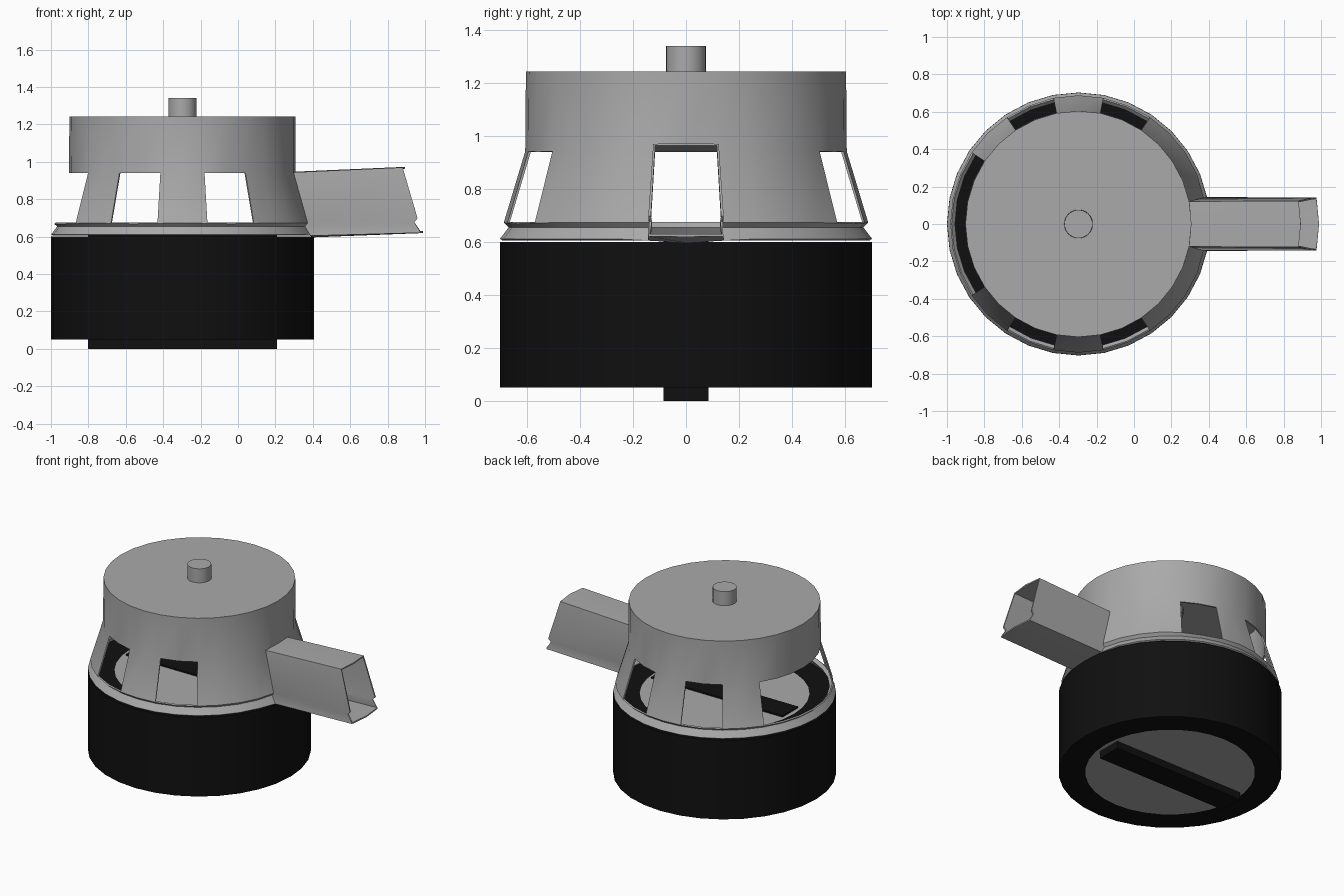
import bpy, bmesh, math

if "Cube" in bpy.data.objects:
    bpy.data.objects.remove(bpy.data.objects["Cube"])

CX = -0.297          # body axis
N = 32               # sides of the round parts


def material(name, v):
    m = bpy.data.materials.new(name)
    m.diffuse_color = (v, v, v, 1)
    m.use_nodes = True
    m.node_tree.nodes["Principled BSDF"].inputs["Base Color"].default_value = m.diffuse_color
    return m


GREY = material("mid_grey", 0.4)
BLACK = material("soft_black", 0.005)


def finish(name, bm, mat, thickness=0):
    me = bpy.data.meshes.new(name)
    bm.to_mesh(me)
    bm.free()
    ob = bpy.data.objects.new(name, me)
    bpy.context.collection.objects.link(ob)
    me.materials.append(mat)
    bpy.ops.object.select_all(action='DESELECT')
    ob.select_set(True)
    bpy.context.view_layer.objects.active = ob
    if thickness:
        mod = ob.modifiers.new("wall", 'SOLIDIFY')
        mod.thickness = thickness
        mod.offset = 1
        bpy.ops.object.modifier_apply(modifier=mod.name)
    bpy.ops.object.shade_smooth_by_angle(angle=math.radians(30))
    return ob


def lathe(bm, profile, skip=lambda r, s: False, closed=False):
    """Spin (radius, z) points round the body axis; skip leaves openings."""
    rings = [[bm.verts.new((CX + r * math.cos(2 * math.pi * s / N),
                            r * math.sin(2 * math.pi * s / N), z))
              for s in range(N)] for r, z in profile]
    count = len(rings) if closed else len(rings) - 1
    for r in range(count):
        a, b = rings[r], rings[(r + 1) % len(rings)]
        for s in range(N):
            if not skip(r, s):
                t = (s + 1) % N
                bm.faces.new((a[s], a[t], b[t], b[s]))
    return rings


def cylinder(name, radius, z0, z1, mat):
    bm = bmesh.new()
    rings = lathe(bm, [(radius, z0), (radius, z1)])
    bm.faces.new(rings[0][::-1])
    bm.faces.new(rings[1])
    return finish(name, bm, mat)


# Black base ring
bm = bmesh.new()
lathe(bm, [(0.703, 0.05), (0.703, 0.6), (0.535, 0.6), (0.535, 0.05)], closed=True)
finish("base_ring", bm, BLACK)

# Grey plug filling the ring, with a black bar running through it
cylinder("base_plug", 0.535, 0.05, 0.6, GREY)
bm = bmesh.new()
bmesh.ops.create_cube(bm, size=1)
for v in bm.verts:
    v.co = (CX + v.co.x * 1.01, v.co.y * 0.17, 0.305 + v.co.z * 0.61)
finish("grip_bar", bm, BLACK)

# Upper shell with side windows and an open spout
WINDOWS = {25, 26, 21, 22, 9, 10, 5, 6, *range(13, 19)}
SPOUT = {31, 0}


def opening(r, s):
    return (r == 2 and s in WINDOWS) or (r <= 2 and s in SPOUT)


bm = bmesh.new()
rings = lathe(bm, [(0.694, 0.606), (0.66, 0.655), (0.678, 0.675), (0.597, 0.94),
                   (0.597, 1.236), (0.083, 1.236), (0.083, 1.19)], opening)
path = [(0, 1), (0, 0), (0, -1), (1, -1), (2, -1), (3, -1),
        (3, 0), (3, 1), (2, 1), (1, 1)]
near = [rings[r][s] for r, s in path]
far = [bm.verts.new((v.co.x + 0.592, v.co.y, v.co.z + 0.023)) for v in near]
for i in range(len(path)):
    j = (i + 1) % len(path)
    bm.faces.new((near[i], far[i], far[j], near[j]))
bmesh.ops.delete(bm, geom=[v for v in bm.verts if not v.link_faces], context='VERTS')
finish("shell_with_spout", bm, GREY, 0.01)

# Push button in the top hole
cylinder("top_button", 0.075, 1.19, 1.34, GREY)
